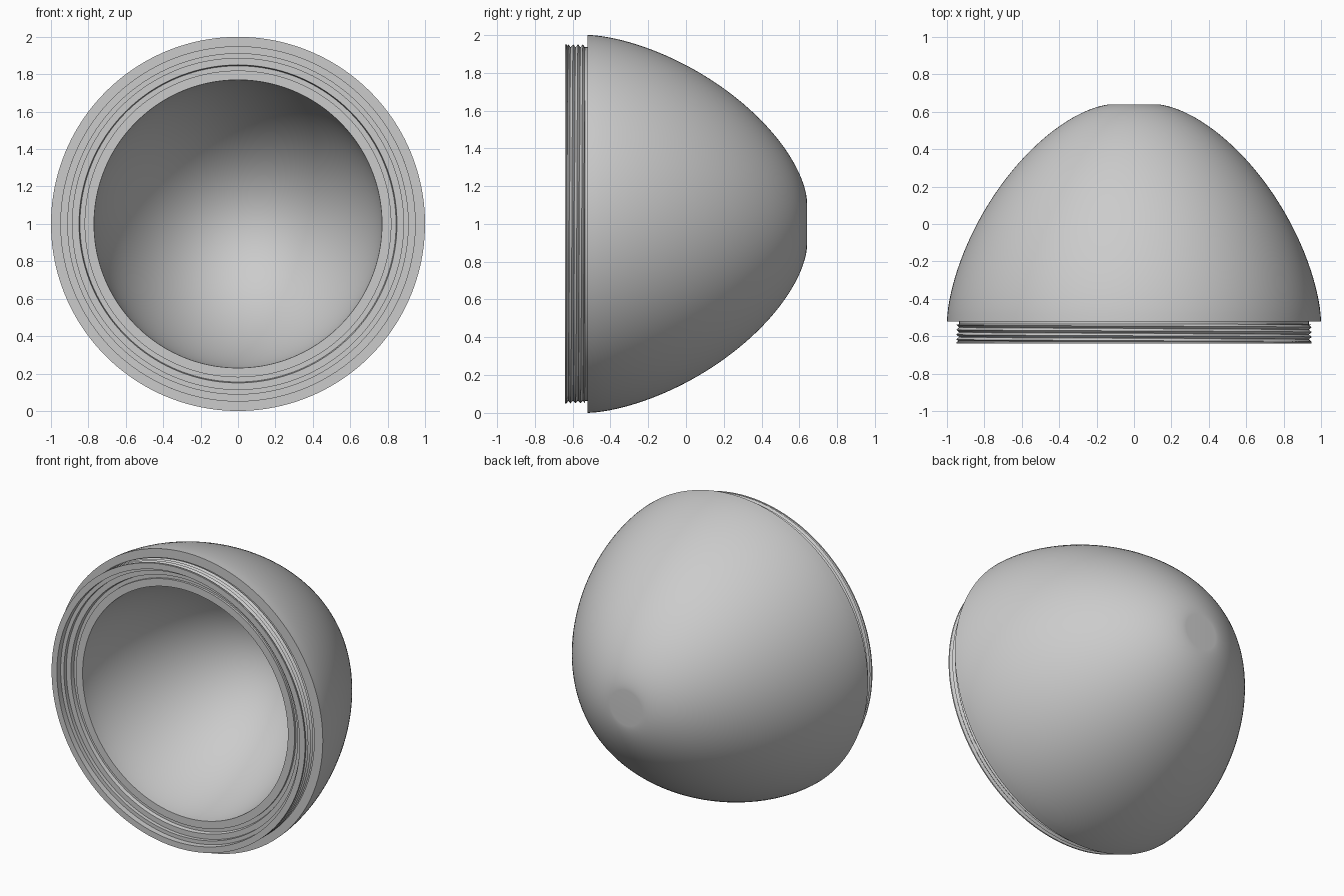
import bpy
import bmesh
import math
from mathutils import Vector

SEGMENTS = 160
CENTRE = Vector((0, 0, 1))

cube = bpy.data.objects.get("Cube")
if cube:
    bpy.data.objects.remove(cube, do_unlink=True)

grey = bpy.data.materials.new("plain_grey")
grey.use_nodes = True
colour = (0.6, 0.6, 0.6, 1)
grey.diffuse_color = colour
grey.node_tree.nodes["Principled BSDF"].inputs["Base Color"].default_value = colour


def finish(bm, name):
    """Weld, orient, and shade a mesh, then link it as a named object."""
    bmesh.ops.remove_doubles(bm, verts=bm.verts, dist=0.0001)
    bmesh.ops.recalc_face_normals(bm, faces=bm.faces)
    mesh = bpy.data.meshes.new(name)
    bm.to_mesh(mesh)
    bm.free()
    mesh.materials.append(grey)
    obj = bpy.data.objects.new(name, mesh)
    bpy.context.collection.objects.link(obj)
    bpy.ops.object.select_all(action="DESELECT")
    obj.select_set(True)
    bpy.context.view_layer.objects.active = obj
    bpy.ops.object.shade_smooth_by_angle(angle=math.radians(30))
    return obj


def lathe(name, profile):
    """Spin (radius, y) points around the front-to-back axis."""
    bm = bmesh.new()
    verts = [bm.verts.new(CENTRE + Vector((r, y, 0))) for r, y in profile]
    edges = [bm.edges.new(pair) for pair in zip(verts, verts[1:])]
    bmesh.ops.spin(bm, geom=verts + edges, cent=CENTRE, axis=(0, 1, 0),
                   angle=math.tau, steps=SEGMENTS)
    return finish(bm, name)


def dome(rim, tip, y0, y1, p, q, steps=48):
    """Points of a domed curve from the rim radius to the tip radius."""
    points = []
    for i in range(steps + 1):
        t = math.sin(i / steps * math.pi / 2)
        r = tip + (rim - tip) * max(0, 1 - t ** p) ** q
        points.append((r, y0 + (y1 - y0) * t))
    return points


# Shell: flat-tipped outer dome, neck core with front lip, stepped mouth, bowl
outer = dome(1.0, 0.12, -0.52, 0.64, 1.6, 0.62)
neck = [(0.936, -0.52), (0.936, -0.625), (0.95, -0.632), (0.95, -0.64)]
mouth = [(0.91, -0.64), (0.91, -0.60), (0.885, -0.60), (0.885, -0.575),
         (0.85, -0.575), (0.845, -0.55), (0.82, -0.55), (0.82, -0.565)]
bowl = dome(0.77, 0.0, -0.565, 0.4, 1.6, 0.5)
lathe("shell", [(0, 0.64)] + outer[::-1] + neck + mouth + bowl)

# Screw thread: zigzag rows that climb one pitch per turn, clipped at both ends
PITCH, START, END, TURNS = 0.026, -0.63, -0.535, 4
bm = bmesh.new()
rows = []
for k in range(-2, 2 * TURNS + 3):
    radius = 0.95 if k % 2 == 0 else 0.935
    row = []
    for i in range(SEGMENTS + 1):
        a = math.tau * i / SEGMENTS
        y = START + PITCH * (k / 2 + i / SEGMENTS)
        y = min(max(y, START), END)
        row.append(bm.verts.new(CENTRE + Vector(
            (radius * math.cos(a), y, radius * math.sin(a)))))
    rows.append(row)
for low, high in zip(rows, rows[1:]):
    for i in range(SEGMENTS):
        bm.faces.new((low[i], low[i + 1], high[i + 1], high[i]))
finish(bm, "screw_thread")
